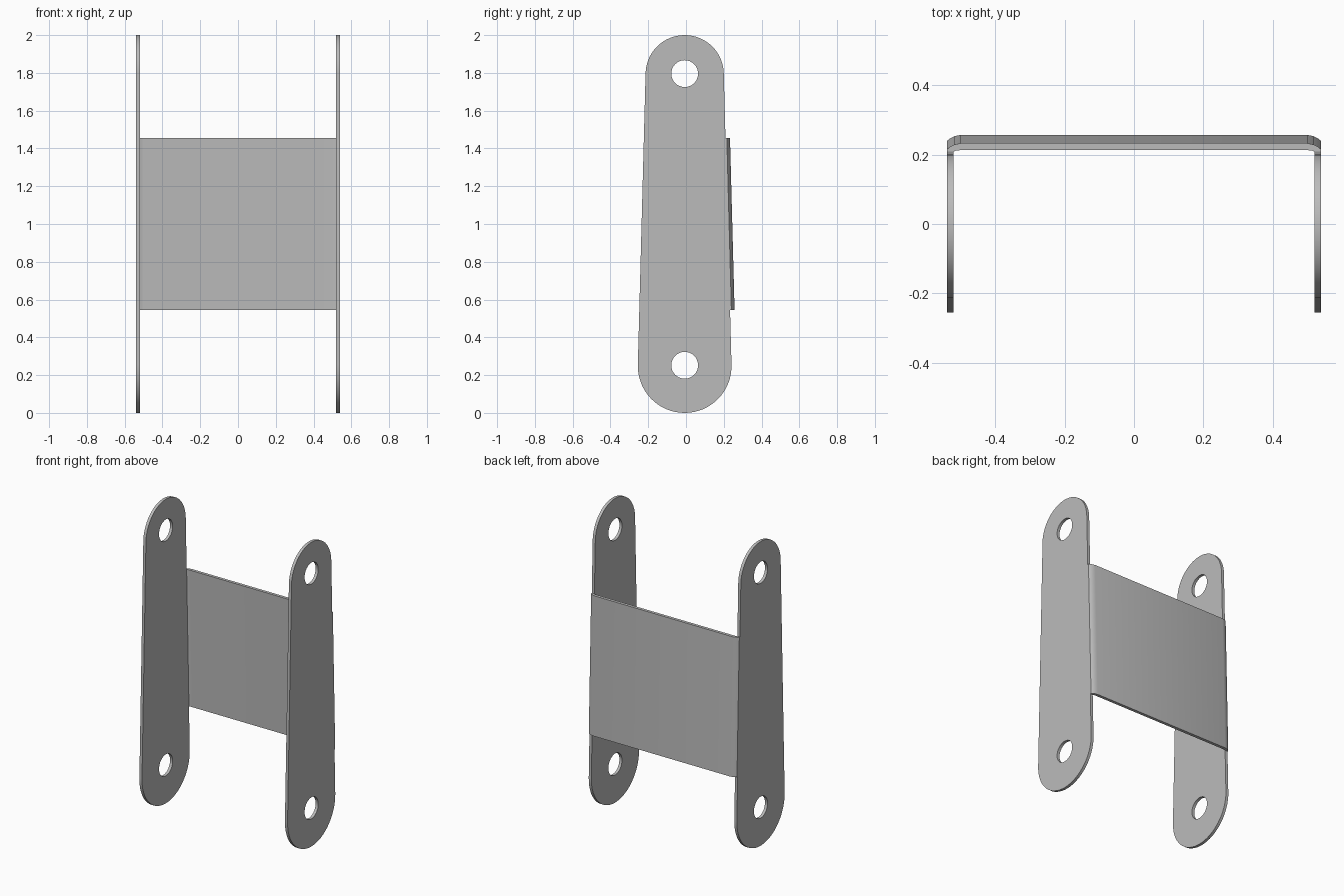
import bpy
import bmesh
from math import pi, cos, sin, asin, radians
from mathutils import Matrix

cube = bpy.data.objects.get("Cube")
if cube:
    bpy.data.objects.remove(cube, do_unlink=True)

grey = bpy.data.materials.new("plain grey")
grey.use_nodes = True
colour = (0.5, 0.5, 0.5, 1)
grey.diffuse_color = colour
grey.node_tree.nodes["Principled BSDF"].inputs["Base Color"].default_value = colour

MID_Y = -0.007
LOW_Z, LOW_R = 0.248, 0.248
TOP_Z, TOP_R = 1.793, 0.207
HOLE_R = 0.071
OUTER_X, THICK = 0.539, 0.019


def arc(z, r, start, end, steps):
    return [(MID_Y + r * cos(start + (end - start) * i / steps),
             z + r * sin(start + (end - start) * i / steps)) for i in range(steps + 1)]


def smooth(obj):
    bpy.ops.object.select_all(action='DESELECT')
    obj.select_set(True)
    bpy.context.view_layer.objects.active = obj
    if obj.type == 'CURVE':
        bpy.ops.object.convert(target='MESH')
        obj = bpy.context.object
        # Weld the caps to the walls
        bm = bmesh.new()
        bm.from_mesh(obj.data)
        bmesh.ops.remove_doubles(bm, verts=bm.verts, dist=0.0001)
        bmesh.ops.recalc_face_normals(bm, faces=bm.faces)
        bm.to_mesh(obj.data)
        bm.free()
    bpy.ops.object.shade_smooth_by_angle(angle=radians(30))


# Tapered side plates with round ends and two pivot holes
def side_plate(name, side):
    tilt = asin((LOW_R - TOP_R) / (TOP_Z - LOW_Z))
    outline = arc(TOP_Z, TOP_R, tilt, pi - tilt, 32) + arc(LOW_Z, LOW_R, pi - tilt, 2 * pi + tilt, 32)
    holes = [arc(z, HOLE_R, 0, 2 * pi, 32)[:-1] for z in (0.252, 1.796)]
    data = bpy.data.curves.new(name, 'CURVE')
    data.dimensions = '2D'
    data.fill_mode = 'BOTH'
    data.extrude = THICK / 2
    for loop in [outline] + holes:
        spline = data.splines.new('POLY')
        spline.points.add(len(loop) - 1)
        for point, (u, v) in zip(spline.points, loop):
            point.co = (u, v, 0, 1)
        spline.use_cyclic_u = True
    data.materials.append(grey)
    obj = bpy.data.objects.new(name, data)
    bpy.context.collection.objects.link(obj)
    # Stand the flat outline up in the y-z plane
    obj.matrix_world = Matrix(((0, 0, 1, side * (OUTER_X - THICK / 2)),
                               (1, 0, 0, 0), (0, 1, 0, 0), (0, 0, 0, 1)))
    smooth(obj)


side_plate("left_side_plate", 1)
side_plate("right_side_plate", -1)


# Back web: bent section lofted along the sloping rear edges of the plates
def rear_edge(z):
    return MID_Y + LOW_R + (TOP_R - LOW_R) * (z - LOW_Z) / (TOP_Z - LOW_Z)


half = [(0.500, 0.004), (0.513, 0.003), (0.520, 0), (OUTER_X, 0),
        (OUTER_X, 0.007), (0.530, 0.014), (0.518, 0.020), (0.500, 0.024)]
section = half + [(-x, y) for x, y in reversed(half)]
bm = bmesh.new()
low, high = [[bm.verts.new((x, rear_edge(z) + y, z)) for x, y in section] for z in (0.545, 1.455)]
count = len(section)
for i in range(count):
    j = (i + 1) % count
    bm.faces.new((low[i], low[j], high[j], high[i]))
bm.faces.new(low[::-1])
bm.faces.new(high)
bmesh.ops.recalc_face_normals(bm, faces=bm.faces)
mesh = bpy.data.meshes.new("back_web")
bm.to_mesh(mesh)
bm.free()
mesh.materials.append(grey)
web = bpy.data.objects.new("back_web", mesh)
bpy.context.collection.objects.link(web)
smooth(web)
